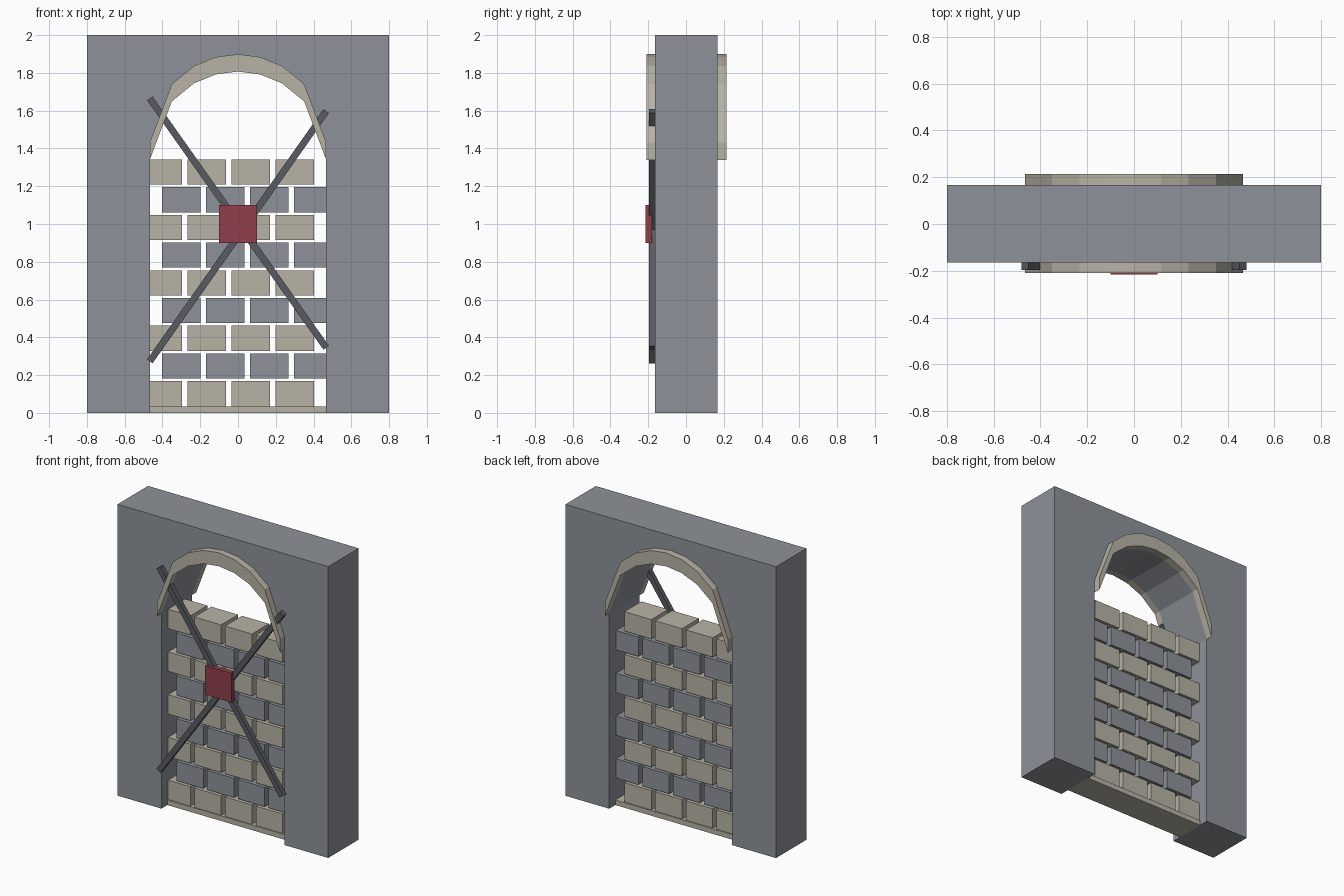
import bpy, bmesh, math
from mathutils import Matrix

cube = bpy.data.objects.get("Cube")
if cube:
    bpy.data.objects.remove(cube, do_unlink=True)


def material(name, rgb):
    m = bpy.data.materials.new(name)
    m.use_nodes = True
    m.diffuse_color = (*rgb, 1)
    m.node_tree.nodes["Principled BSDF"].inputs["Base Color"].default_value = (*rgb, 1)
    return m


GREY = material("grey stone", (0.27, 0.29, 0.32))
TAN = material("tan stone", (0.48, 0.45, 0.38))
IRON = material("dark iron", (0.10, 0.105, 0.12))
RED = material("red paint", (0.28, 0.05, 0.07))


def finish(name, bm, mat):
    bmesh.ops.recalc_face_normals(bm, faces=bm.faces)
    mesh = bpy.data.meshes.new(name)
    bm.to_mesh(mesh)
    bm.free()
    mesh.materials.append(mat)
    obj = bpy.data.objects.new(name, mesh)
    bpy.context.collection.objects.link(obj)
    return obj


def prism(name, profile, y0, y1, mat):
    """Extrude an x-z outline from y0 to y1."""
    bm = bmesh.new()
    face = bm.faces.new([bm.verts.new((x, y0, z)) for x, z in profile])
    new = bmesh.ops.extrude_face_region(bm, geom=[face])["geom"]
    verts = [v for v in new if isinstance(v, bmesh.types.BMVert)]
    bmesh.ops.translate(bm, verts=verts, vec=(0, y1 - y0, 0))
    return finish(name, bm, mat)


def box(name, x, y, z, mat):
    return prism(name, [(x[0], z[0]), (x[1], z[0]), (x[1], z[1]), (x[0], z[1])], *y, mat)


HALF, SPRING, SEGMENTS = 0.467, 1.34, 8
FRONT, BACK = -0.164, 0.166

# Opening curve, evenly stepped across the width
curve = []
for i in range(SEGMENTS + 1):
    x = HALF * (2 * i / SEGMENTS - 1)
    curve.append((x, SPRING + math.sqrt(max(0, HALF**2 - x**2))))

# Wall with arched opening
prism("wall", [(-0.8, 0), (-HALF, 0)] + curve + [(HALF, 0), (0.8, 0), (0.8, 2), (-0.8, 2)],
      FRONT, BACK, GREY)

# Arch trim on both faces
trim = curve + [(x, z + 0.092) for x, z in reversed(curve)]
prism("front_arch_trim", trim, -0.21, FRONT, TAN)
prism("back_arch_trim", trim, BACK, 0.214, TAN)

# Sill
box("sill", (-HALF, HALF), (-0.1, 0.1), (0, 0.035), TAN)

# Brick infill: courses alternate in colour and mirror their offset
PITCH, WIDTH, COURSE = 0.2335, 0.204, 0.1467
for row in range(9):
    side = 1 if row % 2 == 0 else -1
    z = 0.035 + row * COURSE
    for col in range(4):
        right = -0.297 + col * PITCH
        left = max(right - WIDTH, -HALF)
        xs = sorted((left * side, right * side))
        box(f"brick_{row + 1}_{col + 1}", xs, (-0.092, 0.092), (z, z + 0.133),
            TAN if side == 1 else GREY)


# Crossed bars
def bar(name, start, end):
    dx, dz = end[0] - start[0], end[1] - start[1]
    bm = bmesh.new()
    bmesh.ops.create_cube(bm, size=1)
    bmesh.ops.transform(
        bm, verts=bm.verts,
        matrix=Matrix.Translation(((start[0] + end[0]) / 2, -0.18, (start[1] + end[1]) / 2))
        @ Matrix.Rotation(-math.atan2(dz, dx), 4, "Y")
        @ Matrix.Diagonal((math.hypot(dx, dz), 0.032, 0.036, 1)))
    finish(name, bm, IRON)


bar("falling_bar", (-0.467, 1.665), (0.467, 0.345))
bar("rising_bar", (-0.467, 0.273), (0.467, 1.598))

# Centre plate
box("centre_plate", (-0.1, 0.1), (-0.215, -0.18), (0.9, 1.1), RED)
